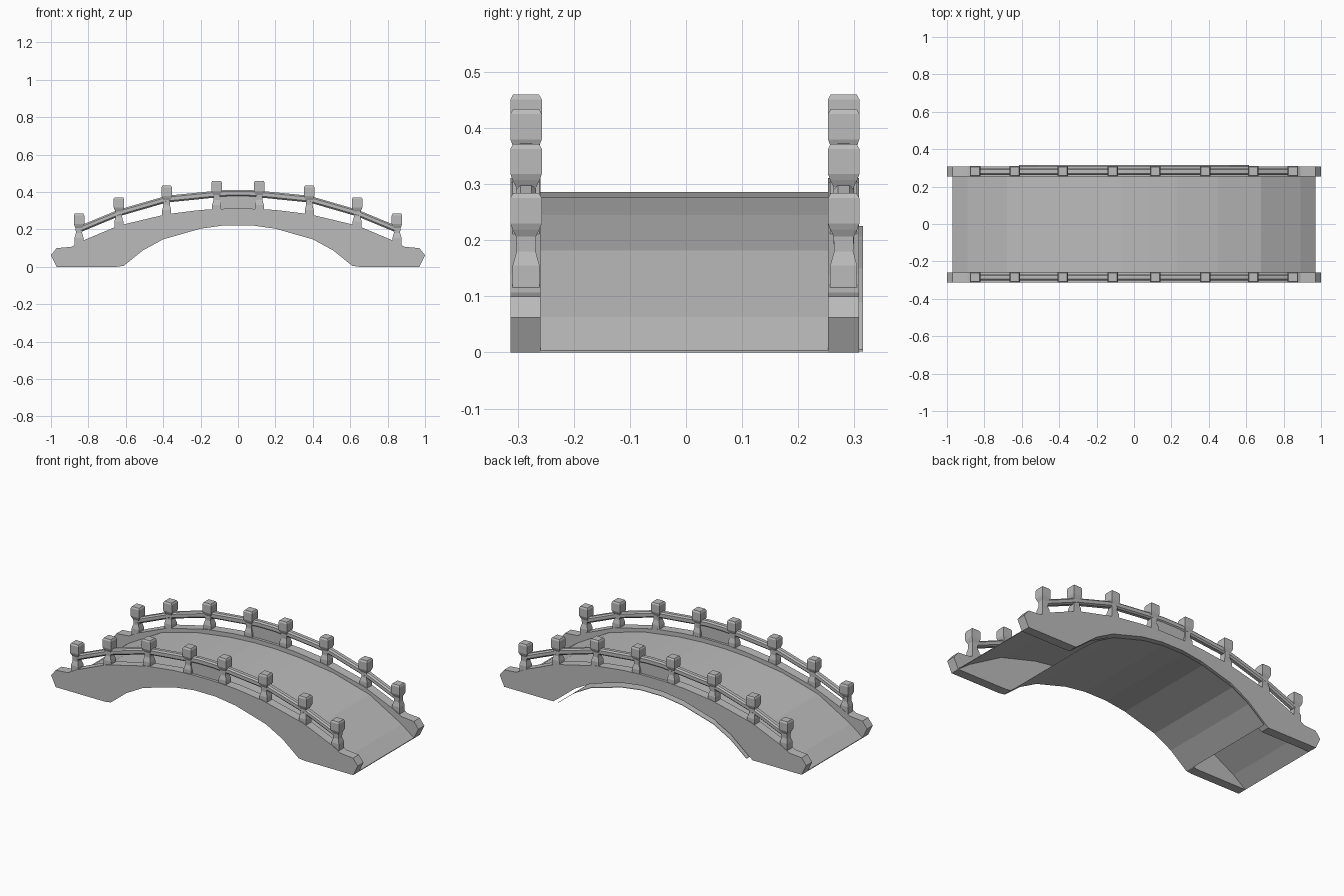
import bpy, bmesh

cube = bpy.data.objects.get("Cube")
if cube:
    bpy.data.objects.remove(cube, do_unlink=True)

stone = bpy.data.materials.new("grey_stone")
stone.use_nodes = True
GREY = (0.5, 0.5, 0.5, 1)
stone.diffuse_color = GREY
stone.node_tree.nodes["Principled BSDF"].inputs["Base Color"].default_value = GREY
stone.node_tree.nodes["Principled BSDF"].inputs["Roughness"].default_value = 0.9


def finish(name, bm):
    bmesh.ops.recalc_face_normals(bm, faces=bm.faces[:])
    mesh = bpy.data.meshes.new(name)
    bm.to_mesh(mesh)
    bm.free()
    mesh.materials.append(stone)
    obj = bpy.data.objects.new(name, mesh)
    bpy.context.collection.objects.link(obj)
    return obj


def across(half):
    """Full span, left to right, from points running end to crown."""
    left = [(-x, z) for x, z in half]
    return left + [(x, z) for x, z in reversed(half) if x > 0]


def extrude(name, outline, y0, y1):
    """Extrude a closed x-z outline between two y positions."""
    bm = bmesh.new()
    face = bm.faces.new([bm.verts.new((x, y0, z)) for x, z in outline])
    new = bmesh.ops.extrude_face_region(bm, geom=[face])["geom"]
    verts = [v for v in new if isinstance(v, bmesh.types.BMVert)]
    bmesh.ops.translate(bm, verts=verts, vec=(0, y1 - y0, 0))
    return finish(name, bm)


def band(name, half, thick, y0, y1):
    """Sheet or bar that follows a path and hangs below it."""
    path = across(half)
    return extrude(name, path + [(x, z - thick) for x, z in reversed(path)], y0, y1)


def lathe_square(name, profile, x, y, z):
    """Stack square sections given as (height, half width)."""
    bm = bmesh.new()
    rings = []
    for h, r in profile:
        corners = ((-r, -r), (r, -r), (r, r), (-r, r))
        rings.append([bm.verts.new((x + a, y + b, z + h)) for a, b in corners])
    for low, high in zip(rings, rings[1:]):
        for i in range(4):
            j = (i + 1) % 4
            bm.faces.new((low[i], low[j], high[j], high[i]))
    bm.faces.new(rings[0])
    bm.faces.new(rings[-1])
    return finish(name, bm)


# Walkway and vault sheets
deck = [(0.97, 0.004), (0.89, 0.063), (0.68, 0.182), (0.45, 0.245), (0.23, 0.276), (0.07, 0.286)]
arch = [(0.615, 0.005), (0.51, 0.09), (0.4, 0.15), (0.2, 0.207), (0.07, 0.225)]
band("deck", deck, 0.004, -0.262, 0.258)
band("vault", arch, 0.003, -0.311, 0.315)

# Side walls; the rear one stands a little clear of the vault
wall_top = [(1, 0.062), (0.97, 0.1), (0.89, 0.107), (0.83, 0.14), (0.64, 0.22),
            (0.38, 0.282), (0.2, 0.304), (0.07, 0.311)]
for side, y0, y1, lift in (("front", -0.313, -0.259, 0), ("back", 0.253, 0.308, 0.022)):
    under = [(0.97, 0), (0.65, 0)] + [(x, z + lift) for x, z in arch]
    outline = across(wall_top) + across(under)[::-1]
    extrude(side + "_wall", outline, y0, y1)

# Posts with a flared foot, waist and chamfered cap
post = [(-0.02, 0.024), (0.033, 0.024), (0.058, 0.017), (0.085, 0.018),
        (0.097, 0.024), (0.108, 0.028), (0.153, 0.028), (0.162, 0.023)]
places = [(0.85, 0.122), (0.637, 0.21), (0.381, 0.272), (0.114, 0.298)]
rail = [(0.85, 0.218), (0.637, 0.306), (0.381, 0.38), (0.114, 0.407), (0.05, 0.412)]
for side, y in (("front", -0.285), ("back", 0.281)):
    for n, (x, z) in enumerate(places, 1):
        for end, sx in (("left", x), ("right", -x)):
            lathe_square(f"{side}_{end}_post_{n}", post, sx, y, z)

    # Handrail with softened edges
    bar = band(side + "_handrail", rail, 0.036, y - 0.018, y + 0.018)
    bevel = bar.modifiers.new("edge_chamfer", "BEVEL")
    bevel.width = 0.008
    bevel.segments = 1
    bevel.limit_method = "ANGLE"

    # Solid panel at the crown
    panel = [(0.1, 0.39), (0.05, 0.394)]
    band(side + "_crown_panel", panel, 0.095, y - 0.012, y + 0.012)
